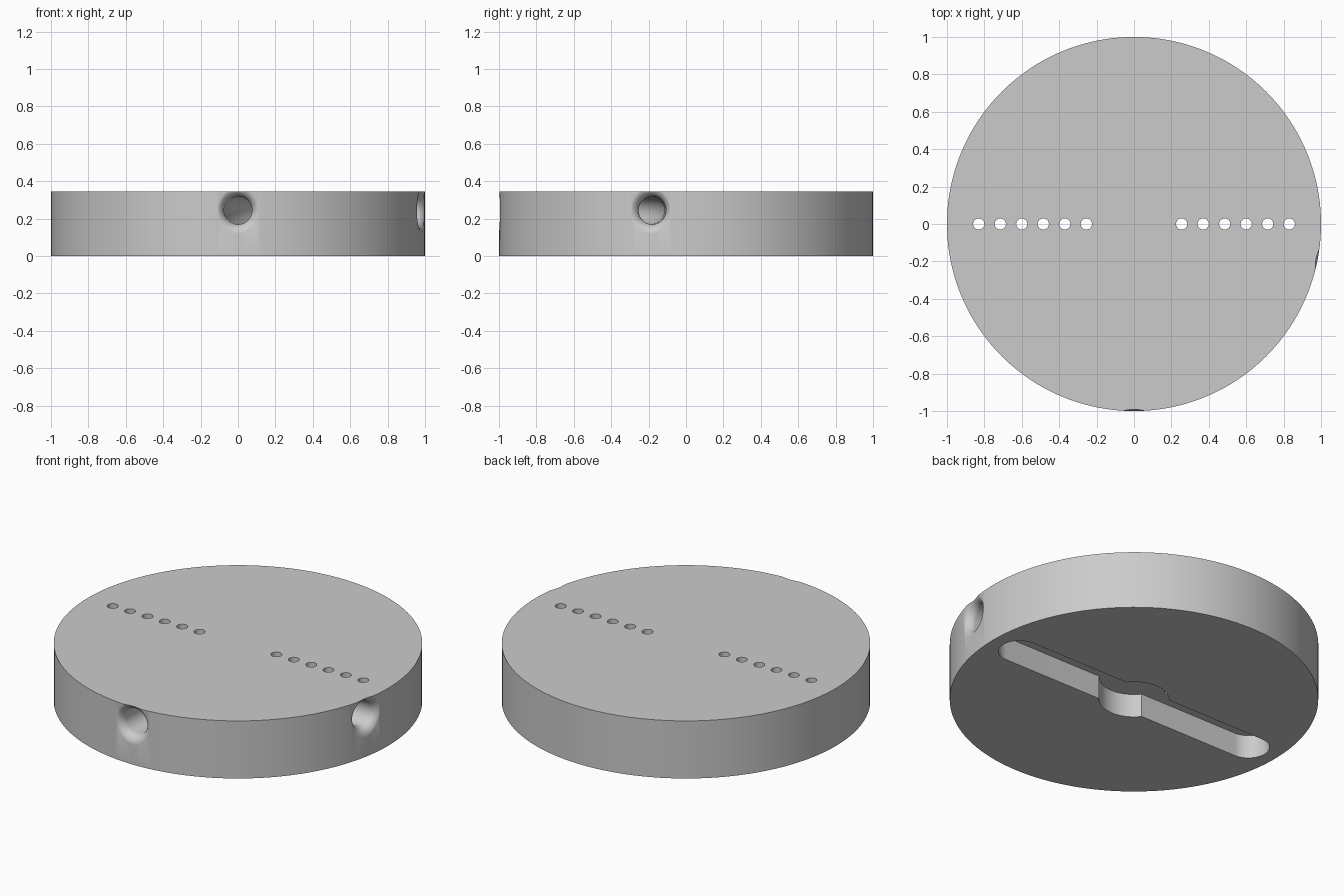
import bpy, bmesh
from math import sin, cos, pi, asin, radians
from mathutils import Vector

cube = bpy.data.objects.get("Cube")
if cube:
    bpy.data.objects.remove(cube, do_unlink=True)

HEIGHT = 0.345
SLOT_DEPTH = 0.14
BORE, FLARE = 0.075, 0.055
UP = Vector((0, 0, 1))


def loft(name, rings):
    """Closed solid skinned through rings with equal point counts."""
    bm = bmesh.new()
    loops = [[bm.verts.new(p) for p in ring] for ring in rings]
    n = len(loops[0])
    for a, b in zip(loops, loops[1:]):
        for i in range(n):
            j = (i + 1) % n
            bm.faces.new((a[i], a[j], b[j], b[i]))
    bm.faces.new(loops[0][::-1])
    bm.faces.new(loops[-1])
    bmesh.ops.recalc_face_normals(bm, faces=bm.faces[:])
    mesh = bpy.data.meshes.new(name)
    bm.to_mesh(mesh)
    bm.free()
    obj = bpy.data.objects.new(name, mesh)
    bpy.context.collection.objects.link(obj)
    return obj


def arc(x, r, start, end, steps):
    """Points of an arc centred on (x, 0)."""
    angles = [start + (end - start) * i / steps for i in range(steps + 1)]
    return [(x + r * cos(a), r * sin(a)) for a in angles]


def prism(name, outline, z0, z1):
    return loft(name, [[(x, y, z) for x, y in outline] for z in (z0, z1)])


def circle(x, r, sides):
    return arc(x, r, 0, 2 * pi, sides)[:-1]


def ring(centre, direction, r, sides=48):
    """Circle of points facing along a horizontal direction."""
    side = direction.cross(UP)
    return [centre + r * (cos(2 * pi * i / sides) * side + sin(2 * pi * i / sides) * UP)
            for i in range(sides)]


def cut(target, cutter):
    mod = target.modifiers.new("cut", 'BOOLEAN')
    mod.operation = 'DIFFERENCE'
    mod.solver = 'EXACT'
    mod.object = cutter
    bpy.context.view_layer.update()
    graph = bpy.context.evaluated_depsgraph_get()
    mesh = bpy.data.meshes.new_from_object(target.evaluated_get(graph))
    target.modifiers.clear()
    target.data = mesh
    bpy.data.objects.remove(cutter, do_unlink=True)


# Round body
body = prism("round_body", circle(0, 1, 160), 0, HEIGHT)

# Slot in the underside with a wider round middle
half_width, end_x, middle = 0.115, 0.81, 0.19
a = asin(half_width / middle)
outline = (arc(end_x, half_width, -pi / 2, pi / 2, 24)
           + arc(0, middle, a, pi - a, 20)
           + arc(-end_x, half_width, pi / 2, 3 * pi / 2, 24)
           + arc(0, middle, pi + a, 2 * pi - a, 20))
cut(body, prism("slot_cutter", outline, -0.1, SLOT_DEPTH))

# Two rows of small holes through the top
for side in (-1, 1):
    for i in range(6):
        x = side * (0.255 + 0.115 * i)
        cut(body, prism("pin_hole_cutter", circle(x, 0.03, 24), SLOT_DEPTH - 0.05, HEIGHT + 0.1))


# Curved tunnel from the front to the side, with flared mouths
def mouth(point, outward):
    """Rings from outside the wall inwards to the plain bore."""
    rings = [ring(point + outward * 0.04, outward, BORE + FLARE)]
    for i in range(10, -1, -1):
        t = i / 10 * pi / 2
        depth = FLARE * (1 - sin(t))
        rings.append(ring(point - outward * depth, outward, BORE + FLARE * (1 - cos(t))))
    return rings


z, bend = 0.245, 0.81
front = mouth(Vector((0, -1, z)), Vector((0, -1, 0)))
side_y = bend - 1
out = Vector((cos(asin(side_y)), side_y, 0))
side_mouth = mouth(Vector((out.x, side_y, z)), out)
curve = []
for i in range(3, 31):
    t = i / 30 * pi / 2
    centre = Vector((bend - bend * cos(t), -1 + bend * sin(t), z))
    curve.append(ring(centre, Vector((-sin(t), -cos(t), 0)), BORE))
# Rings at the far mouth are turned to match the sweep direction
flipped = [[r[(24 - i) % 48] for i in range(48)] for r in side_mouth[::-1]]
cut(body, loft("tunnel_cutter", front + curve + flipped))

# Material
grey = bpy.data.materials.new("light_grey")
grey.use_nodes = True
colour = (0.6, 0.6, 0.6, 1)
grey.diffuse_color = colour
grey.node_tree.nodes["Principled BSDF"].inputs["Base Color"].default_value = colour
body.data.materials.clear()
body.data.materials.append(grey)
for face in body.data.polygons:
    face.material_index = 0

# Smooth shading with sharp rims
bpy.ops.object.select_all(action='DESELECT')
body.select_set(True)
bpy.context.view_layer.objects.active = body
bpy.ops.object.shade_smooth_by_angle(angle=radians(30))
